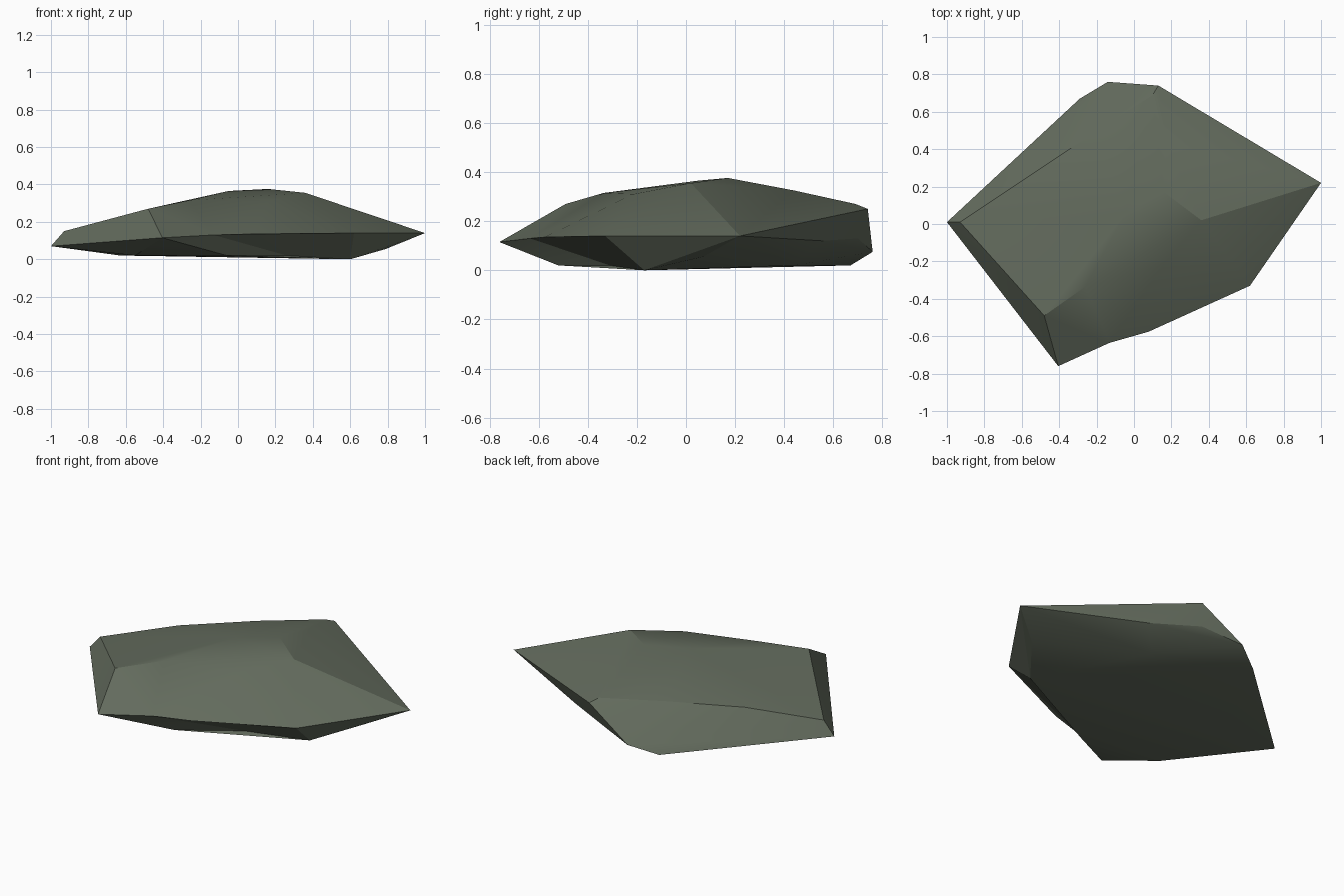
import bpy, bmesh, math
from mathutils import Vector

if "Cube" in bpy.data.objects:
    bpy.data.objects.remove(bpy.data.objects["Cube"])

# Corner points of the boulder, grouped by layer
crown = [(-.26, -.335, .315), (.16, -.215, .31), (.36, .02, .355), (-.05, .05, .365),
         (.16, .17, .376), (.17, .44, .325), (.10, .69, .27)]
shoulder = [(-.93, .01, .15), (-.48, -.49, .27), (-.57, .25, .223), (-.21, .49, .255),
            (.13, .74, .25)]
rim = [(-1, .01, .07), (-.405, -.76, .115), (.08, -.575, .135), (.62, -.33, .14),
       (1, .22, .14), (-.14, .76, .075)]
base = [(-.55, -.43, .02), (-.63, 0, .02), (-.29, .67, .02), (.24, .44, .02),
        (.46, .11, .02), (.79, .07, .055), (.6, -.17, 0), (-.06, -.52, .02)]
# Slightly hollow corners: (bulged position for the hull, final position)
hollows = [((.42, .64, .12), (.36, .555, .12)),
           ((.10, .80, .13), (.10, .70, .13)),
           ((-.15, -.68, .13), (-.13, -.635, .13)),
           ((.28, -.37, .02), (.26, -.31, .02))]

# Wrap a convex skin round the corners, then pull the hollow corners back in
bm = bmesh.new()
for p in crown + shoulder + rim + base:
    bm.verts.new(p)
pulled = [(bm.verts.new(a), b) for a, b in hollows]
res = bmesh.ops.convex_hull(bm, input=bm.verts[:])
for v, target in pulled:
    if v.is_valid:
        v.co = Vector(target)
loose = [v for v in bm.verts if not v.link_faces]
bmesh.ops.delete(bm, geom=loose, context='VERTS')
bmesh.ops.recalc_face_normals(bm, faces=bm.faces[:])

mesh = bpy.data.meshes.new("boulder")
bm.to_mesh(mesh)
bm.free()
boulder = bpy.data.objects.new("boulder", mesh)
bpy.context.collection.objects.link(boulder)

# Single mossy grey stone colour
stone = bpy.data.materials.new("mossy grey stone")
stone.diffuse_color = (.125, .148, .11, 1)
stone.use_nodes = True
stone.node_tree.nodes["Principled BSDF"].inputs["Base Color"].default_value = stone.diffuse_color
mesh.materials.append(stone)

# Soft shading over shallow creases, crisp on the sharp ones
bpy.context.view_layer.objects.active = boulder
boulder.select_set(True)
bpy.ops.object.shade_smooth_by_angle(angle=math.radians(20))
